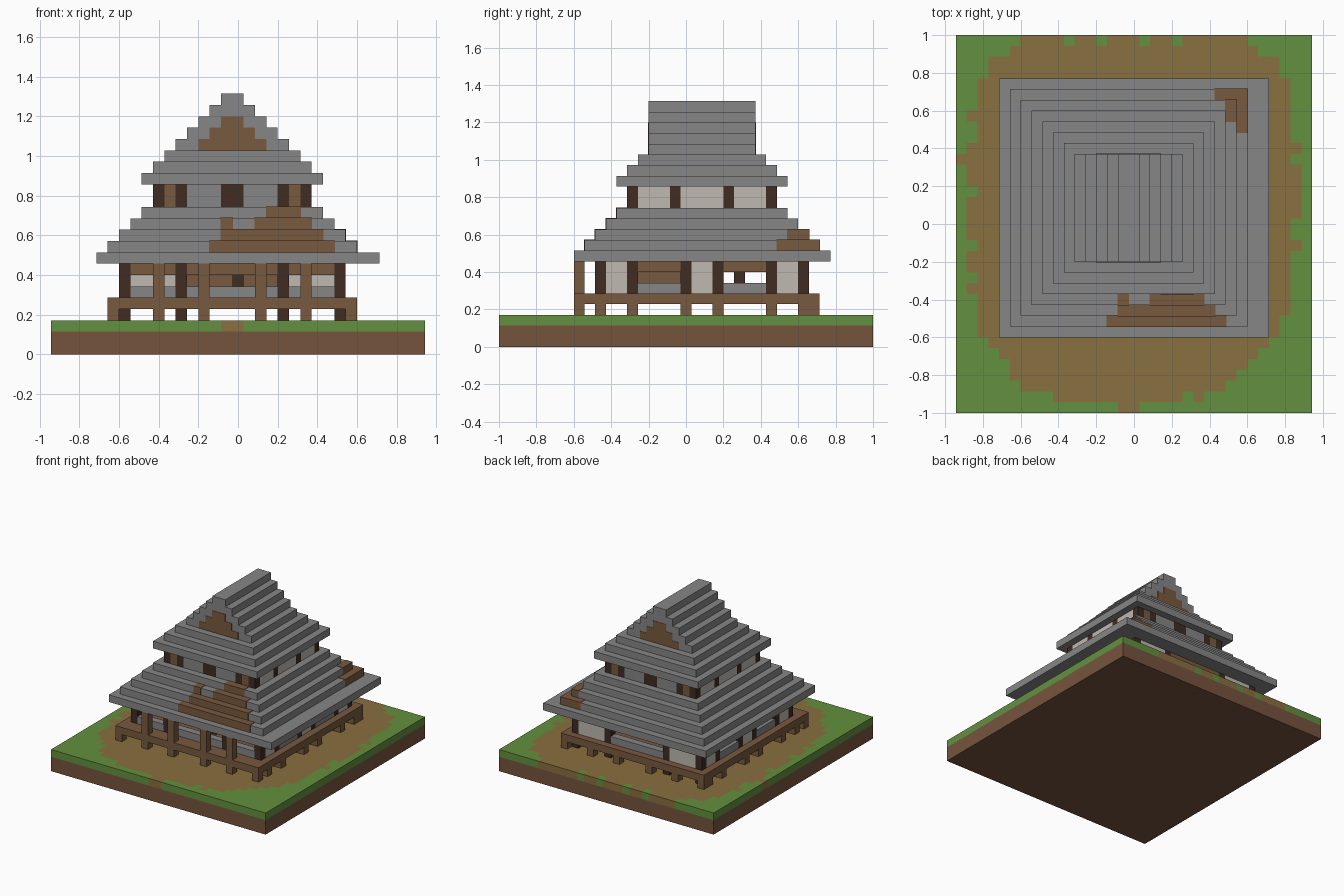
import bpy
import bmesh
from mathutils import Matrix, Vector

if "Cube" in bpy.data.objects:
    bpy.data.objects.remove(bpy.data.objects["Cube"], do_unlink=True)

U = 2 / 35            # size of one block
NX, NY = 33, 35       # blocks across the plot
MID = 16              # the house is mirrored about this column line
PROUD = 0.05          # how far painted patches stand out, in blocks


def material(name, r, g, b):
    m = bpy.data.materials.new(name)
    m.use_nodes = True
    m.diffuse_color = (r, g, b, 1)
    bsdf = m.node_tree.nodes["Principled BSDF"]
    bsdf.inputs["Base Color"].default_value = (r, g, b, 1)
    bsdf.inputs["Roughness"].default_value = 0.9
    return m


STONE = material("grey stone", 0.24, 0.24, 0.24)
PLANK = material("brown planks", 0.19, 0.1, 0.05)
LOG = material("dark timber", 0.05, 0.025, 0.016)
PLASTER = material("pale plaster", 0.52, 0.49, 0.44)
GRASS = material("green grass", 0.125, 0.28, 0.05)
PATH = material("tan path", 0.25, 0.16, 0.05)
SOIL = material("brown soil", 0.18, 0.088, 0.047)


def part(name, mat, boxes, grow=0.0):
    """One object made of block boxes (x0, x1, y0, y1, z0, z1)."""
    bm = bmesh.new()
    for x0, x1, y0, y1, z0, z1 in boxes:
        centre = Vector(((x0 + x1 - NX) / 2, (y0 + y1 - NY) / 2, (z0 + z1) / 2)) * U
        size = Vector((x1 - x0, y1 - y0, z1 - z0)) * U + Vector((1, 1, 1)) * 2 * grow * U
        bmesh.ops.create_cube(bm, size=1, matrix=Matrix.Translation(centre) @ Matrix.Diagonal(size).to_4x4())
    mesh = bpy.data.meshes.new(name)
    bm.to_mesh(mesh)
    bm.free()
    mesh.materials.append(mat)
    obj = bpy.data.objects.new(name, mesh)
    bpy.context.collection.objects.link(obj)
    return obj


def both(boxes):
    """The boxes and their mirror images in x."""
    return boxes + [(2 * MID - b[1], 2 * MID - b[0], *b[2:]) for b in boxes]


# Ground: soil slab, then a row-by-row grass layer with a worn path area
part("soil", SOIL, [(0, NX, 0, NY, 0, 2)])
runs = [(1, 15, 17), (1, 9, 24), (1, 6, 25), (1, 5, 26), (1, 5, 27), (1, 4, 28),
        (1, 3, 29), (2, 2, 30), (2, 2, 31), (1, 1, 31), (1, 2, 31), (2, 1, 31),
        (1, 2, 32), (2, 1, 31), (2, 1, 32), (1, 2, 32), (2, 1, 32), (1, 0, 31),
        (1, 1, 32), (2, 2, 31), (1, 1, 31), (3, 2, 31), (2, 3, 30), (1, 5, 28),
        (1, 6, 27), (1, 9, 26)]
tufts = {1: (21, 23), NY - 1: (10, 13, 17, 20)}
rows = [(a, b) for n, a, b in runs for _ in range(n)][:NY]
grass, path = [], []
for j, (a, b) in enumerate(rows):
    start = a
    if a > 0:
        grass.append((0, a, j, j + 1, 2, 3))
    for t in tufts.get(j, ()):
        path.append((start, t, j, j + 1, 2, 3))
        grass.append((t, t + 1, j, j + 1, 2, 3))
        start = t + 1
    path.append((start, b, j, j + 1, 2, 3))
    grass.append((b, NX, j, j + 1, 2, 3))
part("grass", GRASS, grass)
part("worn_path", PATH, path)

# Raised deck with short legs and veranda posts
SIDE_POSTS = (9, 12, 17, 20, 25, 28)
part("deck", PLANK, [(5, 27, 7, 30, 4, 5)])
part("deck_legs", PLANK,
     both([(i, i + 1, j, j + 1, 3, 4) for i in (5, 9, 13) for j in (7, 29)]
          + [(5, 6, j, j + 1, 3, 4) for j in SIDE_POSTS]))
part("veranda_posts", PLANK, both([(i, i + 1, 7, 8, 5, 8) for i in (9, 13)]))

# Lower storey
part("lower_posts", LOG,
     both([(i, i + 1, j, j + 1, 3, 8) for i in (6, 11) for j in (9, 28)]
          + [(6, 7, j, j + 1, 3, 8) for j in SIDE_POSTS[1:-1]]))
part("lower_plaster", PLASTER,
     both([(6, 7, j, j + 2, 5, 8) for j in (10, 18, 26)] + [(7, 11, 28, 29, 5, 8)]))


def bays(z):
    """Window bays of the lower storey at one block height."""
    sides = [(6, 7, j, j + 4, z, z + 1) for j in (13, 21)] + [(7, 11, 9, 10, z, z + 1)]
    return both(sides) + [(12, 20, j, j + 1, z, z + 1) for j in (9, 28)]


part("window_sills", STONE, bays(5))
part("window_lintels", PLANK, bays(7))
part("inner_room", PLANK, [(12, 20, 13, 17, 5, 8)])
part("inner_posts", LOG, [(16, 17, 12, 13, 5, 8), (16, 17, 22, 23, 5, 8)])

# Lower roof: wide eave and stepped layers
part("lower_eave", STONE, [(4, 29, 7, 31, 8, 9)])
part("lower_roof", STONE, [(5 + s, 27 - s, 8 + s, 30 - s, 9 + s, 10 + s) for s in range(4)])
part("front_roof_patch", PLANK,
     [(14, 25, 8, 9, 9, 10), (15, 24, 9, 10, 10, 11), (15, 16, 10, 11, 11, 12),
      (18, 23, 10, 11, 11, 12), (19, 22, 11, 12, 12, 13)], PROUD)
part("corner_roof_patch", PLANK,
     [(26, 27, 26, 30, 9, 10), (24, 26, 29, 30, 9, 10), (25, 26, 27, 29, 10, 11)], PROUD)

# Upper storey
ENDS = (12, 25)
part("upper_posts", LOG,
     both([(i, i + 1, j, j + 1, 13, 15) for i in (9, 11) for j in ENDS]
          + [(9, 10, j, j + 1, 13, 15) for j in (16, 21)]))
part("upper_plaster", PLASTER,
     both([(9, 10, a, b, 13, 15) for a, b in ((13, 16), (17, 21), (22, 25))]))
part("upper_boards", PLANK, both([(10, 11, j, j + 1, 13, 15) for j in ENDS]))
part("upper_stone", STONE, both([(12, 15, j, j + 1, 13, 15) for j in ENDS]))
part("upper_doors", LOG, [(15, 17, j, j + 1, 13, 15) for j in ENDS])

# Upper roof: three hipped steps, then a stepped gable
part("upper_roof", STONE, [(8 + s, 24 - s, 11 + s, 27 - s, 15 + s, 16 + s) for s in range(3)])
part("gable_roof", STONE, [(11 + s, 21 - s, 14, 24, 18 + s, 19 + s) for s in range(5)])
part("gable_boards", PLANK,
     [(13 + s, 19 - s, j - PROUD, j + PROUD, 18 + s, 19 + s) for s in range(3) for j in (14, 24)])
